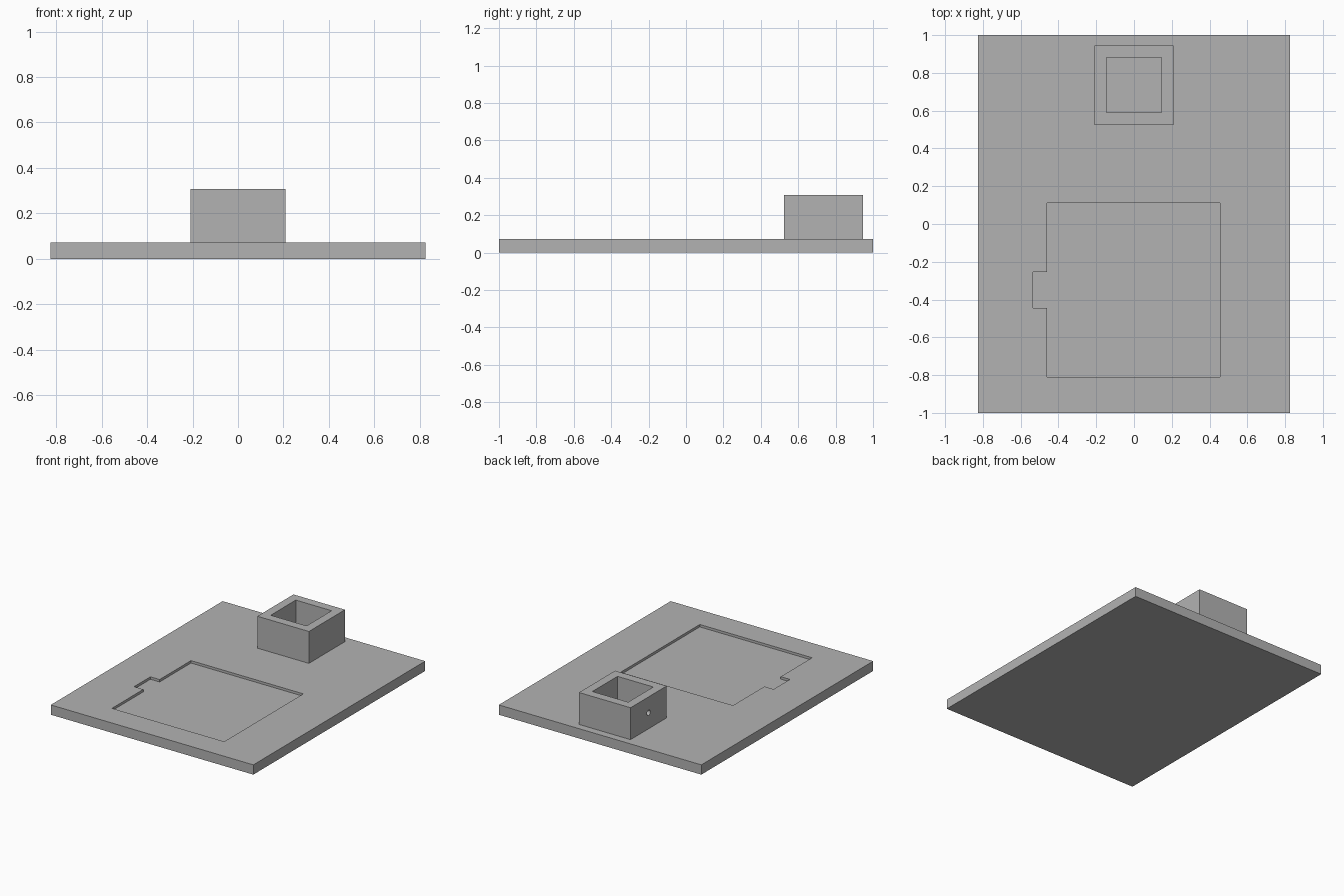
import bpy
import bmesh
from mathutils import Matrix

if "Cube" in bpy.data.objects:
    bpy.data.objects.remove(bpy.data.objects["Cube"], do_unlink=True)

grey = bpy.data.materials.new("plain grey")
grey.use_nodes = True
colour = (0.45, 0.45, 0.45, 1)
grey.diffuse_color = colour
grey.node_tree.nodes["Principled BSDF"].inputs["Base Color"].default_value = colour


def add_object(name, bm):
    bmesh.ops.recalc_face_normals(bm, faces=bm.faces)
    mesh = bpy.data.meshes.new(name)
    bm.to_mesh(mesh)
    bm.free()
    mesh.materials.append(grey)
    obj = bpy.data.objects.new(name, mesh)
    bpy.context.collection.objects.link(obj)
    return obj


def prism(name, outline, bottom, top):
    """Extrude a flat outline upward."""
    bm = bmesh.new()
    face = bm.faces.new([bm.verts.new((x, y, bottom)) for x, y in outline])
    grown = bmesh.ops.extrude_face_region(bm, geom=[face])["geom"]
    verts = [g for g in grown if isinstance(g, bmesh.types.BMVert)]
    bmesh.ops.translate(bm, verts=verts, vec=(0, 0, top - bottom))
    return add_object(name, bm)


def rectangle(half_x, y0, y1):
    return [(-half_x, y0), (half_x, y0), (half_x, y1), (-half_x, y1)]


def cut(target, cutter):
    """Subtract the cutter, then discard it."""
    cutter.hide_render = True
    mod = target.modifiers.new("cut", "BOOLEAN")
    mod.operation = "DIFFERENCE"
    mod.solver = "EXACT"
    mod.object = cutter
    bpy.context.view_layer.objects.active = target
    bpy.ops.object.modifier_apply(modifier=mod.name)
    bpy.data.objects.remove(cutter, do_unlink=True)


PLATE_TOP = 0.072
BOX_TOP = 0.307

# Base plate with a shallow square recess and a side tab
plate = prism("base_plate", rectangle(0.825, -1, 1), 0, PLATE_TOP)
recess = [(-0.46, -0.81), (0.455, -0.81), (0.455, 0.11), (-0.46, 0.11),
          (-0.46, -0.255), (-0.535, -0.255), (-0.535, -0.445), (-0.46, -0.445)]
cut(plate, prism("recess_cutter", recess, PLATE_TOP - 0.018, PLATE_TOP + 0.1))

# Open square socket
socket = prism("square_socket", rectangle(0.21, 0.525, 0.945), PLATE_TOP, BOX_TOP)
cut(socket, prism("socket_cutter", rectangle(0.146, 0.589, 0.881), 0, BOX_TOP + 0.1))

# Small round hole through the right wall of the socket
bm = bmesh.new()
bmesh.ops.create_cone(bm, cap_ends=True, segments=24, radius1=0.02, radius2=0.02,
                      depth=0.14, matrix=Matrix.Translation((-0.18, 0.735, 0.19))
                      @ Matrix.Rotation(1.5708, 4, "Y"))
cut(socket, add_object("hole_cutter", bm))
